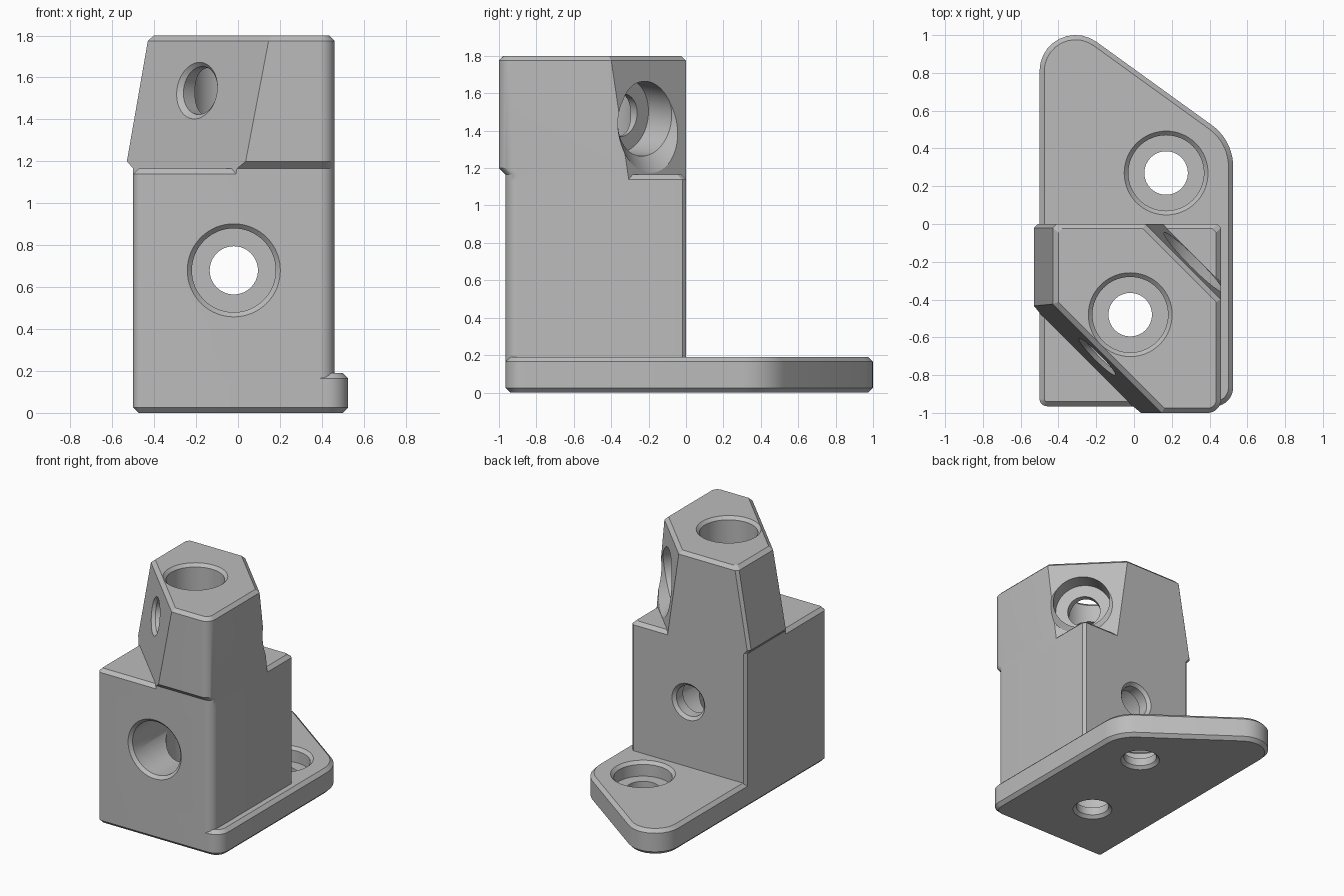
import bpy, bmesh, math
from mathutils import Vector

cube = bpy.data.objects.get("Cube")
if cube:
    bpy.data.objects.remove(cube, do_unlink=True)

grey = bpy.data.materials.new("plain_grey")
grey.use_nodes = True
grey.diffuse_color = (0.5, 0.5, 0.5, 1)
grey.node_tree.nodes["Principled BSDF"].inputs["Base Color"].default_value = (0.5, 0.5, 0.5, 1)


def outline(corners, radii, inset=0.0):
    """Counter-clockwise polygon, moved inwards, with rounded or chamfered corners."""
    pts = [Vector(c) for c in corners]
    n = len(pts)
    dirs = [(pts[(i + 1) % n] - pts[i]).normalized() for i in range(n)]
    ring = []
    for i, r in enumerate(radii):
        a, b = dirs[i - 1], dirs[i]
        na, nb = Vector((-a.y, a.x)), Vector((-b.y, b.x))
        p = pts[i] + (na + nb) * (inset / (1 + na.dot(nb)))
        if r == 0:
            ring.append(p)
            continue
        chamfer = r < 0.03
        rad = r if chamfer else max(r - inset, 0.01)
        turn = a.angle(b)
        start = p - a * rad * math.tan(turn / 2)
        centre = start + na * rad
        steps = 1 if chamfer else 10
        for k in range(steps + 1):
            t = turn * k / steps
            ring.append(centre - na * rad * math.cos(t) + a * rad * math.sin(t))
    return ring


def skin(name, rings):
    """Solid through matching rings of 3D points, with capped ends."""
    bm = bmesh.new()
    loops = [[bm.verts.new(p) for p in ring] for ring in rings]
    n = len(loops[0])
    for low, high in zip(loops, loops[1:]):
        for i in range(n):
            j = (i + 1) % n
            bm.faces.new((low[i], low[j], high[j], high[i]))
    bm.faces.new(loops[0][::-1])
    bm.faces.new(loops[-1])
    bmesh.ops.recalc_face_normals(bm, faces=bm.faces)
    mesh = bpy.data.meshes.new(name)
    bm.to_mesh(mesh)
    bm.free()
    mesh.materials.append(grey)
    obj = bpy.data.objects.new(name, mesh)
    bpy.context.collection.objects.link(obj)
    return obj


def at_height(ring, z):
    return [(p.x, p.y, z) for p in ring]


def bore(name, entry, exit_point, floor):
    """Cutter for a counterbored screw hole with chamfered rims."""
    start, axis = Vector(entry), Vector(exit_point) - Vector(entry)
    length = axis.length
    turn = axis.to_track_quat('Z', 'Y')
    head, shank, rim = 0.2, 0.115, 0.022
    profile = [(-0.06, head + rim + 0.06), (rim, head), (floor, head), (floor, shank),
               (length - rim, shank), (length + 0.06, shank + rim + 0.06)]
    rings = []
    for t, r in profile:
        angles = [math.tau * k / 64 for k in range(64)]
        rings.append([start + turn @ Vector((r * math.cos(a), r * math.sin(a), t)) for a in angles])
    obj = skin(name, rings)
    obj.hide_render = True
    return obj


# Base plate with a slanted rear edge
EDGE = 0.025
plate_corners = [(-0.5, -0.965), (0.525, -0.965), (0.525, 0.442), (-0.5, 1.182)]
plate_radii = [0.04, 0.1, 0.27, 0.19]
base_plate = skin("base_plate", [
    at_height(outline(plate_corners, plate_radii, inset), z)
    for z, inset in ((0, EDGE), (EDGE, 0), (0.19 - EDGE, 0), (0.19, EDGE))])

# Upright block
block_corners = [(-0.5, -0.965), (0.46, -0.965), (0.46, 0), (-0.5, 0)]
block_radii = [0.04, 0.07, 0.02, 0.02]
upright_block = skin("upright_block", [
    at_height(outline(block_corners, block_radii, inset), z)
    for z, inset in ((0.1, 0), (1.14, 0), (1.165, EDGE))])


# Tapered six-sided head, overhanging the block at the front and left
def head_ring(z, left, front, inset=0.0):
    rise = z - 1.165
    near = -0.97 + 0.19 * rise
    far = 0.15 - 0.147 * rise
    right, back = 0.46, 0.0
    corners = [(left, near - left), (near - front, front), (right, front),
               (right, far - right), (far - back, back), (left, back)]
    return at_height(outline(corners, [0, 0, 0.07, 0, 0, 0.02], inset), z)


tapered_head = skin("tapered_head", [
    head_ring(1.1, -0.5, -0.965), head_ring(1.165, -0.5, -0.965),
    head_ring(1.2, -0.53, -1.0), head_ring(1.775, -0.43, -1.0),
    head_ring(1.8, -0.426, -1.0, EDGE)])

# Screw holes
cutters = [
    bore("vertical_bore", (-0.02, -0.48, 1.8), (-0.02, -0.48, 0), 1.72),
    bore("front_bore", (-0.02, -0.965, 0.68), (-0.02, 0, 0.68), 0.865),
    bore("plate_bore", (0.17, 0.27, 0.19), (0.17, 0.27, 0), 0.11),
    bore("diagonal_bore", (0.315, -0.205, 1.46), (-0.195, -0.705, 1.54), 0.2),
]
cuts = {base_plate: (0, 2), upright_block: (0, 1), tapered_head: (0, 3)}
for part, indices in cuts.items():
    for i in indices:
        mod = part.modifiers.new(cutters[i].name, 'BOOLEAN')
        mod.operation = 'DIFFERENCE'
        mod.solver = 'EXACT'
        mod.object = cutters[i]

# Bake the cuts and drop the cutters
bpy.context.view_layer.update()
graph = bpy.context.evaluated_depsgraph_get()
baked = {p: bpy.data.meshes.new_from_object(p.evaluated_get(graph)) for p in cuts}
for part, mesh in baked.items():
    part.modifiers.clear()
    part.data = mesh
for cutter in cutters:
    bpy.data.objects.remove(cutter, do_unlink=True)

bpy.ops.object.select_all(action='DESELECT')
for part in cuts:
    part.select_set(True)
    bpy.context.view_layer.objects.active = part
bpy.ops.object.shade_smooth_by_angle(angle=math.radians(25))
